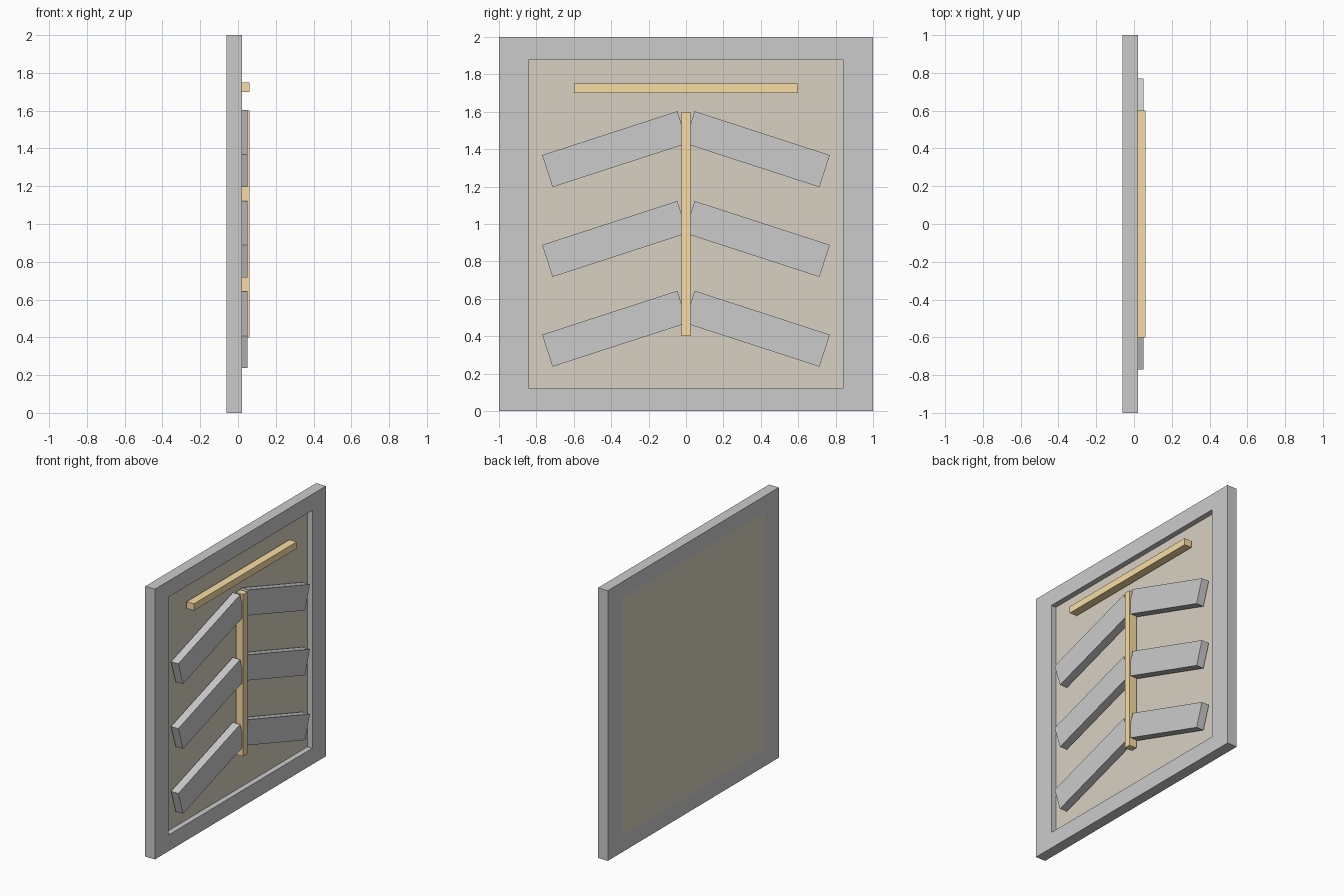
import bpy, bmesh, math

if "Cube" in bpy.data.objects:
    bpy.data.objects.remove(bpy.data.objects["Cube"])


def material(name, rgb):
    m = bpy.data.materials.new(name)
    m.diffuse_color = (*rgb, 1)
    m.use_nodes = True
    m.node_tree.nodes["Principled BSDF"].inputs["Base Color"].default_value = m.diffuse_color
    return m


def box(name, x, y, z, mat=None, tilt=0):
    """Box from (min, max) ranges, optionally tilted about its centre on x."""
    bpy.ops.mesh.primitive_cube_add(
        size=1, location=[(r[0] + r[1]) / 2 for r in (x, y, z)])
    ob = bpy.context.object
    ob.name = name
    for v in ob.data.vertices:
        v.co = [c * (r[1] - r[0]) for c, r in zip(v.co, (x, y, z))]
    ob.rotation_euler.x = tilt
    if mat:
        ob.data.materials.append(mat)
    return ob


wood = material("wood", (0.95, 0.72, 0.37))
board = material("board", (0.69, 0.64, 0.54))

# Outer frame: rectangular ring extruded along x
bm = bmesh.new()


def ring(x, y, z0, z1):
    return [bm.verts.new((x, a, b)) for a, b in ((-y, z0), (y, z0), (y, z1), (-y, z1))]


loops = [ring(-0.06, 1, 0, 2), ring(0.02, 1, 0, 2),
         ring(0.02, 0.84, 0.12, 1.88), ring(-0.06, 0.84, 0.12, 1.88)]
for k in range(4):
    a, b = loops[k], loops[(k + 1) % 4]
    for i in range(4):
        j = (i + 1) % 4
        bm.faces.new((a[i], a[j], b[j], b[i]))
bmesh.ops.recalc_face_normals(bm, faces=bm.faces)
mesh = bpy.data.meshes.new("frame")
bm.to_mesh(mesh)
bm.free()
bpy.context.collection.objects.link(bpy.data.objects.new("frame", mesh))

# Back panel, flush with the rear of the frame
box("back_panel", (-0.06, -0.02), (-0.84, 0.84), (0.12, 1.88), board)

# Wooden bars
box("top_bar", (0, 0.06), (-0.6, 0.6), (1.7, 1.75), wood)
box("centre_bar", (0, 0.06), (-0.025, 0.025), (0.4, 1.6), wood)

# Sloping slats, mirrored on both sides of the centre bar
for row, zc in enumerate((0.44, 0.92, 1.40)):
    for side, label in ((-1, "left"), (1, "right")):
        yc = 0.38 * side
        box(f"slat_{label}_{row + 1}", (-0.01, 0.05), (yc - 0.38, yc + 0.38),
            (zc - 0.09, zc + 0.09), tilt=-side * math.radians(18))
